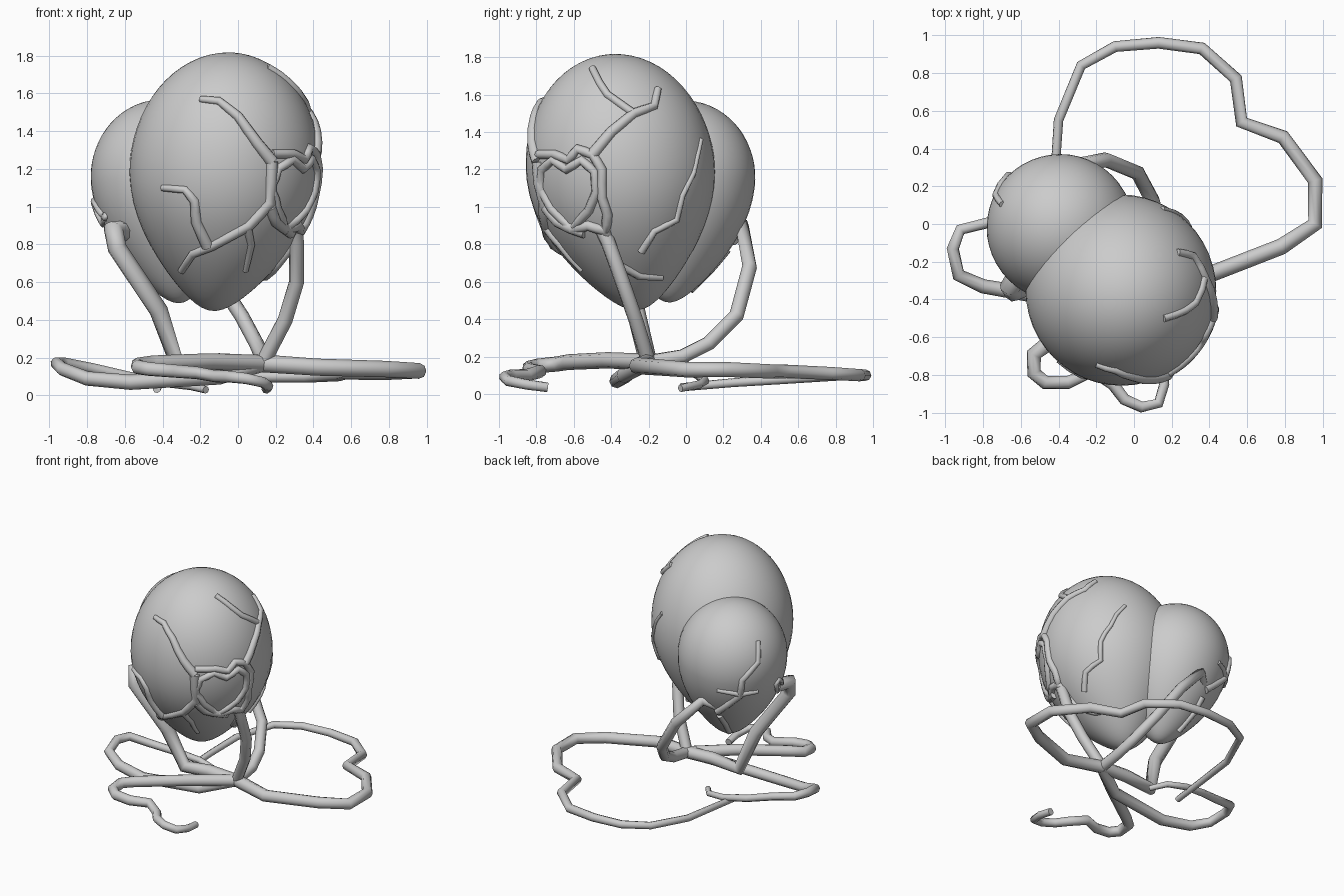
import bpy, bmesh, math
from mathutils import Vector
from mathutils.bvhtree import BVHTree

cube = bpy.data.objects.get("Cube")
if cube:
    bpy.data.objects.remove(cube)

grey = bpy.data.materials.new("light_grey")
grey.use_nodes = True
grey.diffuse_color = (0.6, 0.6, 0.6, 1)
grey.node_tree.nodes["Principled BSDF"].inputs["Base Color"].default_value = (0.6, 0.6, 0.6, 1)


def balloon(name, center, radius, up, down, axis):
    """Egg with a pointed lower end, leaning along axis; returns its ray-cast tree."""
    bm = bmesh.new()
    bmesh.ops.create_uvsphere(bm, u_segments=48, v_segments=32, radius=1)
    turn = Vector((0, 0, 1)).rotation_difference(Vector(axis).normalized())
    for v in bm.verts:
        s = v.co.z
        pinch = 1 - 0.4 * s * s if s < 0 else 1
        local = Vector((v.co.x * radius * pinch, v.co.y * radius * pinch, s * (up if s > 0 else down)))
        v.co = turn @ local + Vector(center)
    for f in bm.faces:
        f.smooth = True
    tree = BVHTree.FromBMesh(bm)
    mesh = bpy.data.meshes.new(name)
    bm.to_mesh(mesh)
    bm.free()
    mesh.materials.append(grey)
    bpy.context.collection.objects.link(bpy.data.objects.new(name, mesh))
    return tree


def tube(name, points, start, end=None, closed=False):
    """Eight-sided tube through the points, tapering from start to end radius."""
    end = start if end is None else end
    curve = bpy.data.curves.new(name, "CURVE")
    curve.dimensions = "3D"
    curve.bevel_depth = 1
    curve.bevel_resolution = 2
    curve.use_fill_caps = True
    line = curve.splines.new("POLY")
    line.points.add(len(points) - 1)
    line.use_cyclic_u = closed
    for i, (p, q) in enumerate(zip(line.points, points)):
        p.co = (*q, 1)
        p.radius = start + (end - start) * i / (len(points) - 1)
    line.use_smooth = True
    curve.materials.append(grey)
    bpy.context.collection.objects.link(bpy.data.objects.new(name, curve))


# Drawing planes: right axis, up axis, looking direction
tilt = math.radians(25)
c, s, h = math.cos(tilt), math.sin(tilt), math.sqrt(0.5)
FRONT = [Vector((1, 0, 0)), Vector((0, 0, 1)), Vector((0, 1, 0))]
SIDE = [Vector((0, 1, 0)), Vector((0, 0, 1)), Vector((-1, 0, 0))]
BACK = [Vector((-h, -h, 0)), Vector((h * s, -h * s, c)), Vector((h * c, -h * c, -s))]


def vein(name, tree, plane, flat, start, end, closed=False):
    """Tube laid on a balloon, drawn flat on a plane and projected."""
    right, up, look = plane
    points = []
    for i, (a, b) in enumerate(flat):
        # subdivide so the vein hugs the surface
        nxt = flat[(i + 1) % len(flat)]
        steps = 2 if closed or i < len(flat) - 1 else 1
        for k in range(steps):
            t = k / 2
            pos = right * (a + (nxt[0] - a) * t) + up * (b + (nxt[1] - b) * t) - look * 4
            hit = tree.ray_cast(pos, look)[0]
            if hit:
                points.append(hit)
    if len(points) > 1:
        tube(name, points, start, end, closed)


# Balloons
big = balloon("large_balloon", (-0.07, -0.35, 1.2), 0.505, 0.62, 0.76, (0.09, -0.13, 1))
small = balloon("small_balloon", (-0.39, -0.02, 1.15), 0.39, 0.42, 0.67, (-0.13, 0.12, 1))

# Heart frame and its irregular outer rim on the large balloon
vein("large_heart", big, SIDE, [(-0.64, 1.2), (-0.71, 1.25), (-0.77, 1.2), (-0.78, 1.1), (-0.72, 0.99), (-0.61, 0.88),
     (-0.52, 0.98), (-0.48, 1.08), (-0.49, 1.19), (-0.56, 1.25)], 0.025, 0.025, True)
vein("large_heart_rim", big, SIDE, [(-0.79, 1.28), (-0.7, 1.28), (-0.63, 1.25), (-0.58, 1.31), (-0.5, 1.28),
     (-0.45, 1.2), (-0.45, 1.05), (-0.42, 0.96), (-0.43, 0.87), (-0.52, 0.9), (-0.61, 0.88)], 0.024, 0.03)

# Veins on the large balloon
vein("side_vein", big, SIDE, [(-0.5, 1.28), (-0.4, 1.4), (-0.28, 1.5), (-0.17, 1.54), (-0.15, 1.63)], 0.032, 0.02)
vein("side_vein_branch", big, SIDE, [(-0.28, 1.5), (-0.42, 1.6), (-0.46, 1.66), (-0.5, 1.74)], 0.022, 0.02)
vein("rear_vein", big, SIDE, [(0.08, 1.36), (0.04, 1.18), (-0.02, 1.06), (-0.05, 0.93), (-0.17, 0.87), (-0.24, 0.76)],
     0.014, 0.022)
vein("lower_vein", big, SIDE, [(-0.43, 0.87), (-0.37, 0.7), (-0.25, 0.63), (-0.13, 0.62)], 0.028, 0.018)
vein("front_upper_vein", big, FRONT, [(0.18, 1.24), (0.1, 1.34), (0, 1.48), (-0.1, 1.56), (-0.2, 1.57)], 0.035, 0.018)
vein("front_lower_vein", big, FRONT, [(0.18, 1.24), (0.17, 1.02), (0.06, 0.9), (-0.14, 0.79), (-0.24, 0.75),
     (-0.3, 0.66)], 0.033, 0.02)
vein("front_heart_edge", big, FRONT, [(0.17, 1.0), (0.2, 0.92), (0.28, 0.86)], 0.033, 0.03)
vein("front_left_branch", big, FRONT, [(-0.16, 0.79), (-0.22, 0.92), (-0.23, 1.03), (-0.28, 1.09), (-0.4, 1.1)],
     0.033, 0.018)
vein("front_short_branch", big, FRONT, [(0.05, 0.89), (0.07, 0.8), (0.04, 0.66)], 0.025, 0.015)

# Small heart and veins on the small balloon
heart = []
for i in range(12):
    a = i * math.tau / 12
    heart.append((0.62 + 0.065 * math.sin(a) ** 3,
                  0.67 + 0.06 * math.cos(a) - 0.025 * math.cos(2 * a) - 0.01 * math.cos(3 * a)))
vein("small_heart", small, BACK, heart, 0.02, 0.02, True)
vein("back_vein", small, BACK, [(0.42, 1.01), (0.41, 0.86), (0.29, 0.74), (0.28, 0.63), (0.14, 0.53)], 0.017, 0.028)
for i, tip in enumerate([(0.12, 0.68), (0.41, 0.65)]):
    vein(f"back_vein_branch_{i + 1}", small, BACK, [(0.28, 0.64), tip], 0.022, 0.016)
vein("back_lower_vein", small, BACK, [(0.59, 0.6), (0.52, 0.44), (0.42, 0.36), (0.26, 0.38), (0.16, 0.5)], 0.022, 0.022)

# Strings from the balloons down to the two knots
knot_a = (0.13, -0.2, 0.17)
knot_b = (-0.32, -0.2, 0.16)
tube("large_balloon_string", [(0.3, -0.46, 0.9), (0.31, -0.42, 0.82), (0.31, -0.34, 0.6), (0.25, -0.27, 0.4), knot_a], 0.04)
tube("rear_string", [(-0.45, 0.22, 0.84), (-0.36, 0.3, 0.9), (-0.15, 0.34, 0.68), (0.02, 0.27, 0.42),
     (0.1, 0.12, 0.27), (0.13, -0.02, 0.2), knot_a], 0.04)
tube("small_balloon_string", [(-0.6, -0.24, 0.87), (-0.66, -0.34, 0.88), (-0.64, -0.36, 0.78), (-0.42, -0.27, 0.45),
     knot_b, (-0.1, -0.2, 0.18), knot_a], 0.055, 0.045)

# Loose string loops lying on the floor
tube("large_floor_loop", [knot_a, (0.42, -0.26, 0.15), (0.78, -0.12, 0.14), (0.96, 0, 0.13), (0.96, 0.23, 0.13),
     (0.79, 0.46, 0.12), (0.57, 0.54, 0.12), (0.54, 0.77, 0.11), (0.36, 0.93, 0.1), (0.13, 0.96, 0.1),
     (-0.1, 0.94, 0.1), (-0.28, 0.84, 0.1), (-0.4, 0.55, 0.08), (-0.42, 0.25, 0.06), (-0.43, -0.03, 0.035)], 0.047, 0.022)
tube("left_floor_loop", [knot_a, (-0.1, -0.33, 0.1), (-0.57, -0.37, 0.07), (-0.8, -0.33, 0.09), (-0.93, -0.27, 0.14),
     (-0.96, -0.13, 0.17), (-0.92, -0.03, 0.17), (-0.76, 0.01, 0.14), (-0.58, 0.07, 0.1), (-0.4, 0.1, 0.07),
     (-0.25, 0.07, 0.05), (-0.17, -0.03, 0.03)], 0.045, 0.02)
tube("front_floor_loop", [knot_a, (-0.15, -0.42, 0.18), (-0.45, -0.63, 0.17), (-0.53, -0.69, 0.16), (-0.53, -0.79, 0.15),
     (-0.47, -0.84, 0.14), (-0.35, -0.84, 0.13), (-0.22, -0.78, 0.12), (-0.11, -0.85, 0.1), (-0.05, -0.93, 0.1),
     (0.04, -0.97, 0.09), (0.13, -0.95, 0.07), (0.16, -0.85, 0.05), (0.15, -0.74, 0.035)], 0.045, 0.026)
